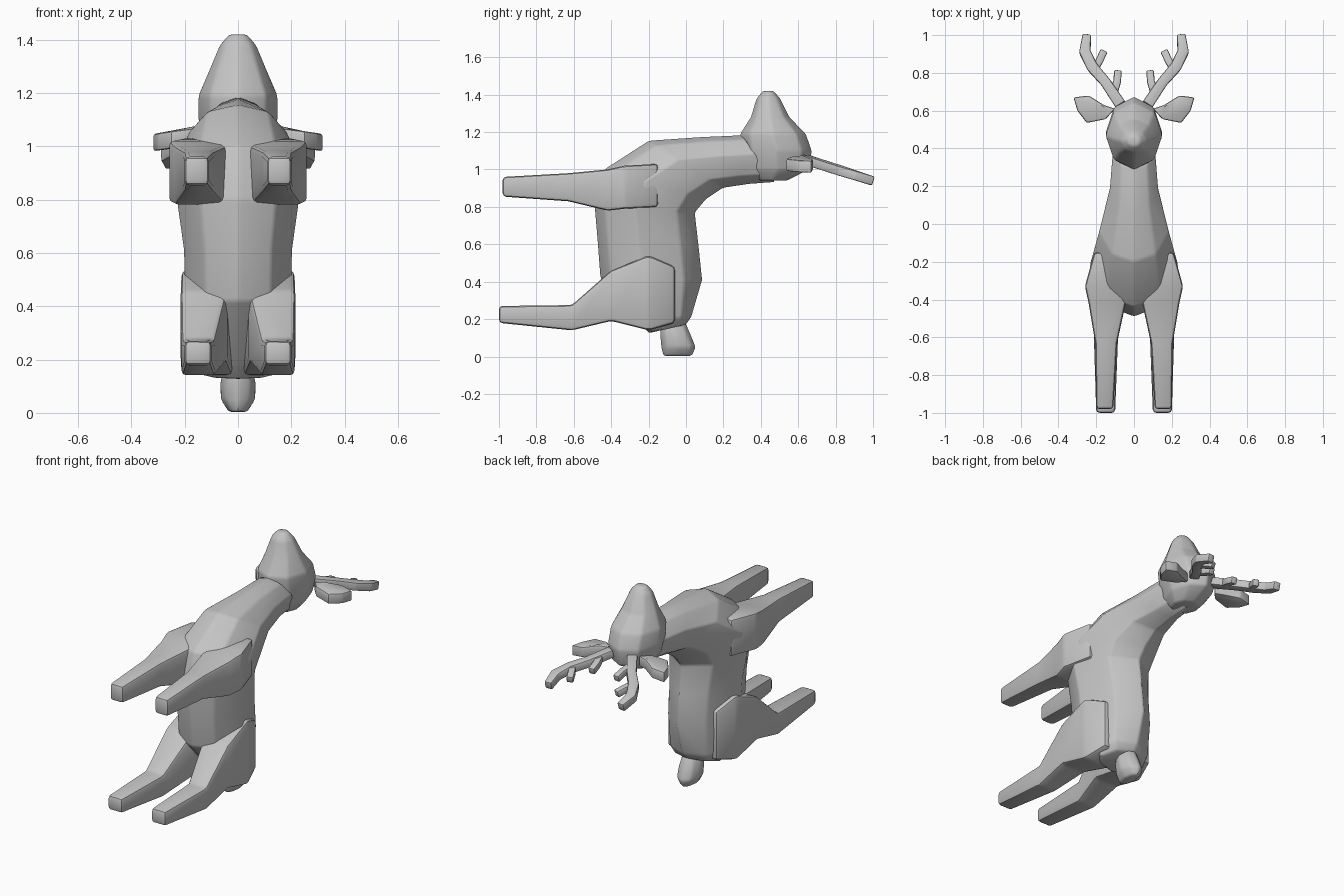
import bpy, bmesh, math
from mathutils import Vector

if "Cube" in bpy.data.objects:
    bpy.data.objects.remove(bpy.data.objects["Cube"], do_unlink=True)

grey = bpy.data.materials.new("plain grey")
grey.use_nodes = True
grey.diffuse_color = (0.55, 0.55, 0.55, 1)
grey.node_tree.nodes["Principled BSDF"].inputs["Base Color"].default_value = (0.55, 0.55, 0.55, 1)


def loft(name, chains, mirror=False, bevel=0.012):
    """Skin one or more chains of matching rings, cap the ends and soften the edges."""
    bm = bmesh.new()
    for rings in chains:
        loops = [[bm.verts.new(p) for p in ring] for ring in rings]
        for a, b in zip(loops, loops[1:]):
            for i in range(len(a)):
                j = (i + 1) % len(a)
                bm.faces.new((a[i], a[j], b[j], b[i]))
        bm.faces.new(loops[0])
        bm.faces.new(loops[-1])
    bmesh.ops.recalc_face_normals(bm, faces=bm.faces)
    mesh = bpy.data.meshes.new(name)
    bm.to_mesh(mesh)
    bm.free()
    mesh.materials.append(grey)
    obj = bpy.data.objects.new(name, mesh)
    bpy.context.collection.objects.link(obj)
    bpy.ops.object.select_all(action='DESELECT')
    obj.select_set(True)
    bpy.context.view_layer.objects.active = obj
    if mirror:
        obj.modifiers.new("mirror", 'MIRROR')
        bpy.ops.object.modifier_apply(modifier="mirror")
    mod = obj.modifiers.new("soft edges", 'BEVEL')
    mod.width = bevel
    mod.segments = 2
    mod.angle_limit = math.radians(15)
    bpy.ops.object.modifier_apply(modifier="soft edges")
    bpy.ops.object.shade_smooth_by_angle(angle=math.radians(30))
    return obj


def body_ring(back, belly, w):
    """Section between a back point and a belly point, both (y, z)."""
    b, f = Vector((0, *back)), Vector((0, *belly))
    half = [(0, 0), (0.18, 0.66), (0.6, 1), (0.9, 0.62), (1, 0)]
    pts = [b.lerp(f, t) + Vector((w * s, 0, 0)) for t, s in half]
    return pts + [Vector((-p.x, p.y, p.z)) for p in pts[3:0:-1]]


def oval_ring(z, y, hy, w, sides=8):
    return [(w * math.sin(a), y + hy * math.cos(a), z)
            for a in (math.tau * i / sides for i in range(sides))]


def box_ring(y, x0, x1, z0, z1):
    return [(x0, y, z0), (x1, y, z0), (x1, y, z1), (x0, y, z1)]


def bar(points, widths, depth):
    """Square bar along a path, flat to the z direction."""
    pts = [Vector(p) for p in points]
    rings = []
    for i, p in enumerate(pts):
        d = pts[min(i + 1, len(pts) - 1)] - pts[max(i - 1, 0)]
        side = Vector((-d.y, d.x, 0)).normalized() * widths[i] / 2
        up = d.cross(side).normalized() * depth / 2
        rings.append([p + side + up, p - side + up, p - side - up, p + side - up])
    return rings


# Torso and neck, from rump to throat
loft("body_and_neck", [[body_ring(*s) for s in (
    ((0.00, 0.17), (-0.20, 0.125), 0.15),
    ((0.03, 0.21), (-0.26, 0.20), 0.19),
    ((0.09, 0.41), (-0.46, 0.42), 0.20),
    ((0.07, 0.60), (-0.475, 0.62), 0.205),
    ((0.05, 0.77), (-0.49, 0.80), 0.23),
    ((0.11, 0.84), (-0.44, 1.00), 0.235),
    ((0.20, 0.90), (-0.20, 1.155), 0.185),
    ((0.34, 0.92), (0.08, 1.175), 0.13),
    ((0.48, 0.93), (0.30, 1.185), 0.115))]])

# Head, from nape to muzzle
loft("head", [[oval_ring(*s) for s in (
    (0.94, 0.46, 0.08, 0.08),
    (1.00, 0.49, 0.17, 0.125),
    (1.10, 0.485, 0.19, 0.15),
    (1.19, 0.465, 0.178, 0.15),
    (1.28, 0.45, 0.105, 0.112),
    (1.38, 0.44, 0.065, 0.07),
    (1.42, 0.44, 0.03, 0.035))]])

# Tail
loft("tail", [[oval_ring(*s) for s in (
    (0.18, -0.07, 0.07, 0.055),
    (0.11, -0.055, 0.085, 0.068),
    (0.05, -0.04, 0.095, 0.066),
    (0.003, -0.045, 0.08, 0.035))]])

# Legs, from hoof to hip
loft("front_legs", [[box_ring(*s) for s in (
    (-0.98, 0.11, 0.20, 0.855, 0.96),
    (-0.63, 0.09, 0.205, 0.83, 0.98),
    (-0.42, 0.045, 0.24, 0.78, 1.00),
    (-0.33, 0.04, 0.26, 0.79, 1.02),
    (-0.15, 0.05, 0.21, 0.80, 1.03))]], mirror=True, bevel=0.018)
loft("hind_legs", [[box_ring(*s) for s in (
    (-1.00, 0.10, 0.20, 0.18, 0.27),
    (-0.61, 0.085, 0.212, 0.14, 0.275),
    (-0.40, 0.04, 0.215, 0.19, 0.46),
    (-0.20, 0.02, 0.212, 0.14, 0.54),
    (-0.06, 0.03, 0.17, 0.18, 0.48))]], mirror=True, bevel=0.018)

# Ears: leaf-shaped plates that droop toward the tip
leaf = [(0.10, 0.61), (0.16, 0.63), (0.24, 0.68), (0.32, 0.67), (0.30, 0.60), (0.25, 0.535), (0.15, 0.555)]
loft("ears", [[[(x, y, 1.055 - 0.15 * max(x - 0.16, 0) + dz) for x, y in leaf]
               for dz in (-0.05, 0.015)]], mirror=True, bevel=0.01)


# Antlers: one beam and two tines on each side, sloping back
def on_slope(x, y):
    return (x, y, 1.05 - 0.32 * (y - 0.65))


loft("antlers", [
    bar([on_slope(*p) for p in ((0.07, 0.63), (0.15, 0.75), (0.22, 0.83), (0.26, 0.91), (0.25, 1.0))],
        [0.06, 0.055, 0.06, 0.06, 0.045], 0.05),
    bar([on_slope(*p) for p in ((0.11, 0.69), (0.09, 0.75), (0.085, 0.81))], [0.045, 0.04, 0.04], 0.042),
    bar([on_slope(*p) for p in ((0.21, 0.82), (0.185, 0.86), (0.16, 0.915))], [0.04, 0.04, 0.04], 0.042),
], mirror=True, bevel=0.008)
